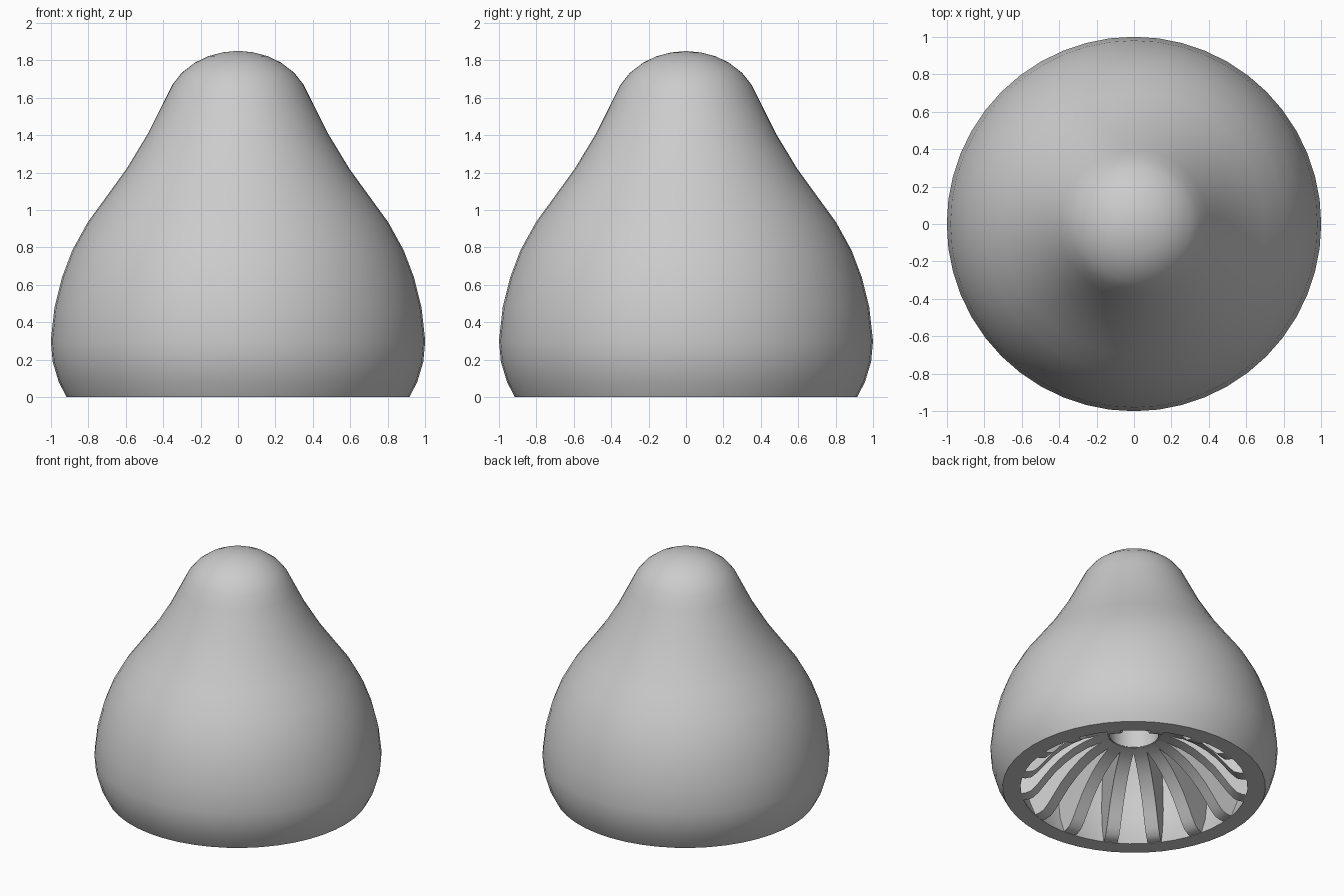
import bpy, bmesh, math
from mathutils import Matrix

cube = bpy.data.objects.get("Cube")
if cube:
    bpy.data.objects.remove(cube, do_unlink=True)

SEGMENTS = 48
RIBS = 16
RIB_THICKNESS = 0.095
RIB_PHASE = math.radians(-28)

grey = bpy.data.materials.new("plain grey")
grey.use_nodes = True
colour = (0.6, 0.6, 0.6, 1)
grey.diffuse_color = colour
grey.node_tree.nodes["Principled BSDF"].inputs["Base Color"].default_value = colour


def finish(bm, name, smooth_angle):
    """Turn a bmesh into a shaded object with the grey material."""
    bmesh.ops.remove_doubles(bm, verts=bm.verts, dist=0.0005)
    bmesh.ops.recalc_face_normals(bm, faces=bm.faces)
    mesh = bpy.data.meshes.new(name)
    bm.to_mesh(mesh)
    bm.free()
    mesh.materials.append(grey)
    obj = bpy.data.objects.new(name, mesh)
    bpy.context.collection.objects.link(obj)
    bpy.ops.object.select_all(action="DESELECT")
    obj.select_set(True)
    bpy.context.view_layer.objects.active = obj
    bpy.ops.object.shade_smooth_by_angle(angle=math.radians(smooth_angle))
    return obj


def lathe(name, profile, closed=False):
    """Spin an (r, z) profile about the z axis."""
    bm = bmesh.new()
    verts = [bm.verts.new((r, 0, z)) for r, z in profile]
    edges = [bm.edges.new(pair) for pair in zip(verts, verts[1:])]
    if closed:
        edges.append(bm.edges.new((verts[-1], verts[0])))
    bmesh.ops.spin(bm, geom=verts + edges, cent=(0, 0, 0), axis=(0, 0, 1),
                   angle=math.tau, steps=SEGMENTS, use_merge=False)
    return finish(bm, name, 35)


# Hollow pear-shaped shell: outer skin, then the inner wall back from the tip
outer = [(0, 1.85), (0.08, 1.842), (0.16, 1.821), (0.23, 1.787), (0.3, 1.733),
         (0.35, 1.67), (0.395, 1.58), (0.48, 1.41), (0.595, 1.22), (0.7, 1.075),
         (0.802, 0.935), (0.885, 0.785), (0.94, 0.64), (0.98, 0.48), (1, 0.3),
         (0.99, 0.19), (0.957, 0.08), (0.915, 0)]
inner = [(0.79, 0), (0.84, 0.13), (0.865, 0.3), (0.85, 0.46), (0.81, 0.6),
         (0.71, 0.84), (0.5, 1.14), (0.37, 1.36), (0.28, 1.6), (0.17, 1.69), (0, 1.72)]
lathe("shell", outer + inner)

# Central socket tube
lathe("socket_tube", [(0.172, 0.42), (0.185, 0.425), (0.2, 1.68), (0.172, 1.68)], closed=True)

# Radial ribs with an S-shaped lower edge, running from the rim to the socket
flare = [(0.81, 0.003), (0.76, 0.006), (0.72, 0.02), (0.68, 0.06), (0.63, 0.125),
         (0.57, 0.2), (0.5, 0.268), (0.42, 0.33), (0.34, 0.375), (0.26, 0.405),
         (0.18, 0.42)]
back = [(0.18, 1.64), (0.3, 1.62), (0.39, 1.38), (0.52, 1.16),
        (0.73, 0.85), (0.84, 0.58), (0.885, 0.3)]
bm = bmesh.new()
for i in range(RIBS):
    turn = Matrix.Rotation(RIB_PHASE + i * math.tau / RIBS, 4, "Z")
    side = bm.faces.new([bm.verts.new((r, -RIB_THICKNESS / 2, z)) for r, z in flare + back])
    made = bmesh.ops.extrude_face_region(bm, geom=[side], use_keep_orig=True)
    new = [v for v in made["geom"] if isinstance(v, bmesh.types.BMVert)]
    bmesh.ops.translate(bm, verts=new, vec=(0, RIB_THICKNESS, 0))
    bmesh.ops.transform(bm, matrix=turn, verts=new + list(side.verts))
finish(bm, "ribs", 35)
